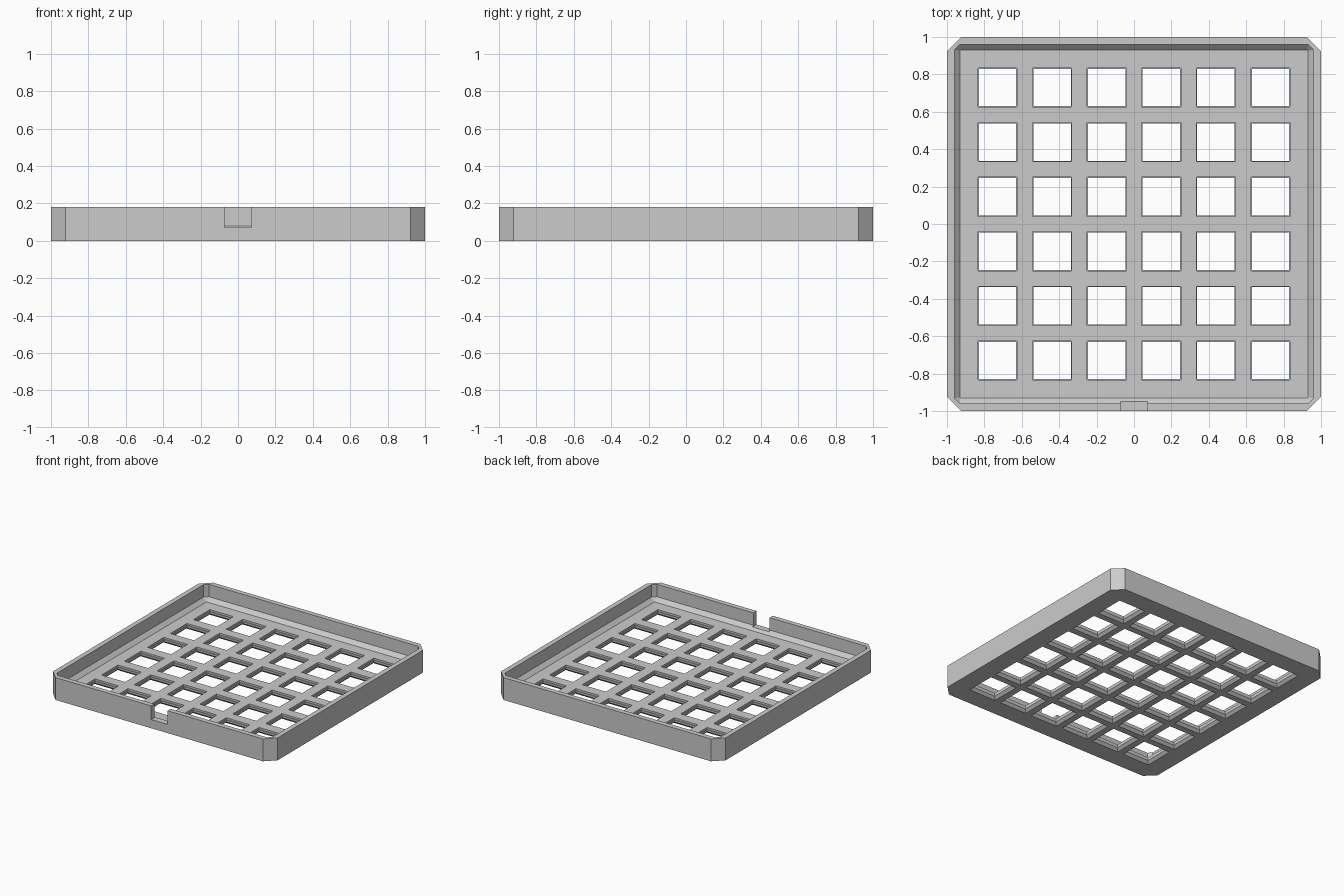
import bpy
import bmesh

if "Cube" in bpy.data.objects:
    bpy.data.objects.remove(bpy.data.objects["Cube"], do_unlink=True)

HEIGHT = 0.18
FLOOR = 0.05
PITCH = 0.292
KEYS = 6

grey = bpy.data.materials.new("light_grey")
grey.use_nodes = True
colour = (0.6, 0.6, 0.6, 1)
grey.diffuse_color = colour
grey.node_tree.nodes["Principled BSDF"].inputs["Base Color"].default_value = colour


def ring(bm, half, z, cut=0, centre=(0, 0)):
    """Square loop of vertices, with clipped corners when cut is set."""
    a, b = half, half - cut
    if cut:
        pts = [(a, -b), (a, b), (b, a), (-b, a), (-a, b), (-a, -b), (-b, -a), (b, -a)]
    else:
        pts = [(a, -a), (a, a), (-a, a), (-a, -a)]
    return [bm.verts.new((x + centre[0], y + centre[1], z)) for x, y in pts]


def loft(bm, rings):
    """Skin a stack of loops and cap both ends."""
    for low, high in zip(rings, rings[1:]):
        n = len(low)
        for i in range(n):
            j = (i + 1) % n
            bm.faces.new((low[i], low[j], high[j], high[i]))
    bm.faces.new(rings[0][::-1])
    bm.faces.new(rings[-1])


def make_object(name, bm):
    bmesh.ops.recalc_face_normals(bm, faces=bm.faces)
    mesh = bpy.data.meshes.new(name)
    bm.to_mesh(mesh)
    bm.free()
    mesh.materials.append(grey)
    obj = bpy.data.objects.new(name, mesh)
    bpy.context.collection.objects.link(obj)
    return obj


# Tray: outer wall, rim, inner wall, sloped foot and floor
bm = bmesh.new()
profile = [(1, 0, 0.077), (1, HEIGHT, 0.077), (0.96, HEIGHT, 0.028),
           (0.96, FLOOR + 0.03, 0.028), (0.93, FLOOR, 0.004)]
loft(bm, [ring(bm, half, z, cut) for half, z, cut in profile])
tray = make_object("key_tray", bm)

# Key openings: flared underneath, thin lip, wider seat on top
bm = bmesh.new()
opening = [(0.13, -0.01), (0.10, 0.02), (0.10, 0.035), (0.105, 0.035), (0.105, 0.07)]
for col in range(KEYS):
    for row in range(KEYS):
        centre = [(i - (KEYS - 1) / 2) * PITCH for i in (col, row)]
        loft(bm, [ring(bm, half, z, 0, centre) for half, z in opening])

# Cable notch through the front wall
notch = bmesh.ops.create_cube(bm, size=1)["verts"]
bmesh.ops.scale(bm, vec=(0.146, 0.2, 0.2), verts=notch)
bmesh.ops.translate(bm, vec=(0, -1.02, 0.17), verts=notch)
cutter = make_object("opening_cutter", bm)
cutter.hide_render = True

# Cut all openings, then drop the cutter
cut = tray.modifiers.new("openings", "BOOLEAN")
cut.operation = "DIFFERENCE"
cut.solver = "EXACT"
cut.object = cutter
bpy.context.view_layer.objects.active = tray
bpy.ops.object.modifier_apply(modifier=cut.name)
bpy.data.objects.remove(cutter, do_unlink=True)
